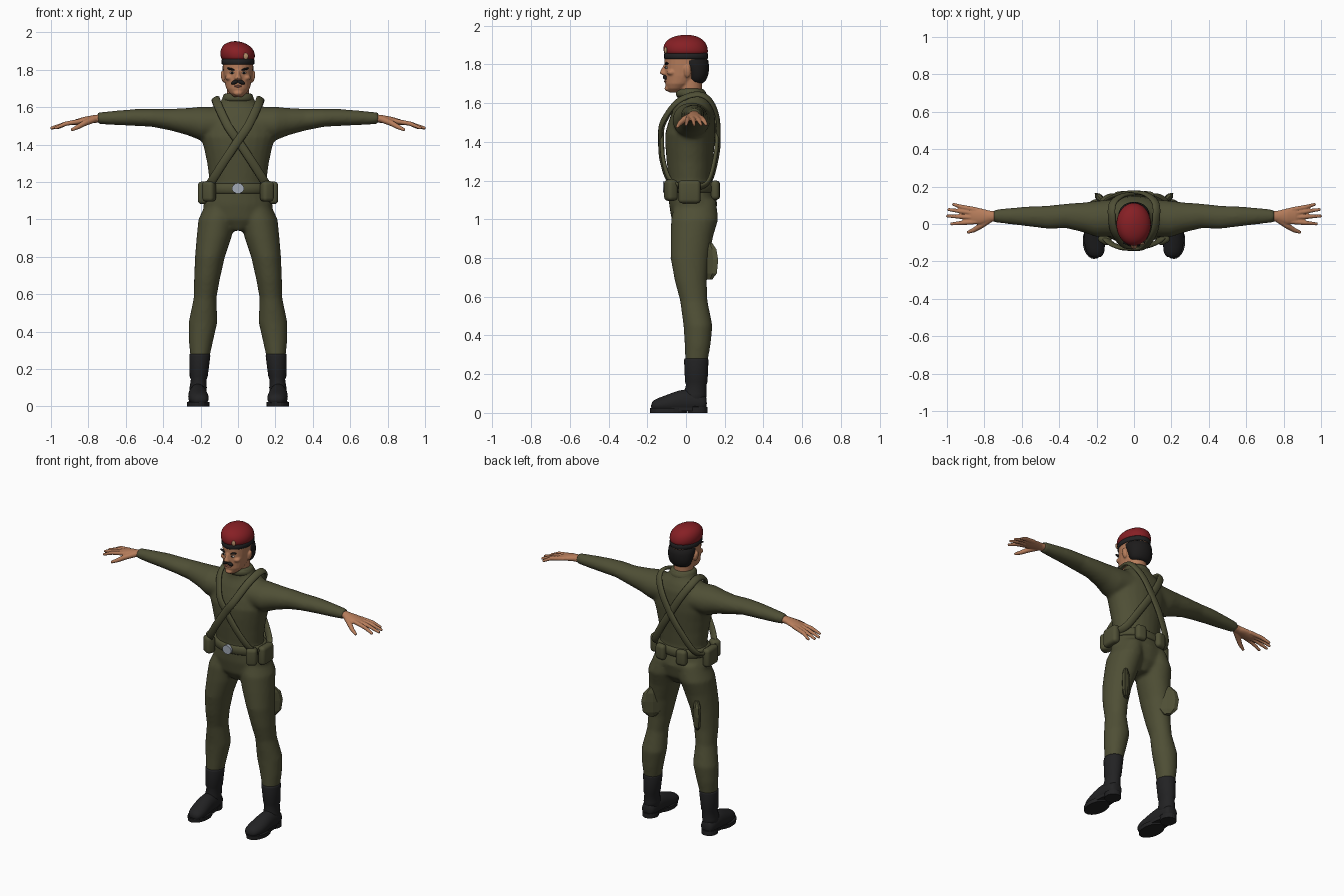
import bpy, bmesh, math
from mathutils import Vector, Matrix

cube = bpy.data.objects.get("Cube")
if cube:
    bpy.data.objects.remove(cube)


def material(name, r, g, b):
    m = bpy.data.materials.new(name)
    m.use_nodes = True
    m.diffuse_color = (r, g, b, 1)
    bsdf = m.node_tree.nodes["Principled BSDF"]
    bsdf.inputs["Base Color"].default_value = (r, g, b, 1)
    bsdf.inputs["Roughness"].default_value = .8
    return m


OLIVE = material("olive cloth", .078, .078, .036)
SKIN = material("skin", .47, .205, .105)
LIP = material("lip", .3, .11, .07)
BLACK = material("black leather", .016, .016, .017)
HAIR = material("black hair", .012, .011, .011)
RED = material("red felt", .24, .014, .018)
SILVER = material("buckle silver", .36, .4, .47)
BRASS = material("badge brass", .45, .26, .14)
WHITE = material("eye white", .6, .56, .5)

X, Y, Z = Vector((1, 0, 0)), Vector((0, 1, 0)), Vector((0, 0, 1))


def skin_rings(bm, rings, sides=24, closed=False):
    """Join (centre, u, v) elliptical rings into a solid."""
    loops = []
    for c, u, v in rings:
        angles = [math.tau * i / sides for i in range(sides)]
        loops.append([bm.verts.new(c + u * math.cos(a) + v * math.sin(a)) for a in angles])
    pairs = list(zip(loops, loops[1:]))
    if closed:
        pairs.append((loops[-1], loops[0]))
    else:
        bm.faces.new(loops[0])
        bm.faces.new(loops[-1])
    for p, q in pairs:
        for i in range(sides):
            j = (i + 1) % sides
            bm.faces.new((p[i], p[j], q[j], q[i]))


def loft(bm, axis, table, side=1, sides=24):
    """Loft along an axis; rows hold position, two centres, two radii."""
    rings = []
    for t, a, b, ra, rb in table:
        if axis == "z":
            c, u, v = Vector((a, b, t)), X * ra, Y * rb
        elif axis == "x":
            c, u, v = Vector((t, a, b)), Y * ra, Z * rb
        else:
            c, u, v = Vector((a, t, b)), X * ra, Z * rb
        c.x *= side
        rings.append((c, u, v))
    skin_rings(bm, rings, sides)


def tube(bm, points, radii, side=1):
    """Round tapered tube through points."""
    pts = [Vector((x * side, y, z)) for x, y, z in points]
    rings = []
    for i, p in enumerate(pts):
        d = (pts[min(i + 1, len(pts) - 1)] - pts[max(i - 1, 0)]).normalized()
        u = d.cross(Z).normalized()
        rings.append((p, u * radii[i], d.cross(u) * radii[i]))
    skin_rings(bm, rings, 12)


def ball(bm, loc, size, tilt=0):
    m = Matrix.Translation(loc) @ Matrix.Rotation(tilt, 4, "Y") @ Matrix.Diagonal((*size, 1))
    bmesh.ops.create_uvsphere(bm, u_segments=20, v_segments=12, radius=1, matrix=m)


def finish(name, bm, mat, voxel=0, subsurf=0, smooth=True):
    bmesh.ops.recalc_face_normals(bm, faces=bm.faces)
    for f in bm.faces:
        f.smooth = smooth
    mesh = bpy.data.meshes.new(name)
    bm.to_mesh(mesh)
    bm.free()
    mesh.materials.append(mat)
    obj = bpy.data.objects.new(name, mesh)
    bpy.context.collection.objects.link(obj)
    if voxel:
        r = obj.modifiers.new("blend", "REMESH")
        r.mode, r.voxel_size, r.use_smooth_shade = "VOXEL", voxel, True
        s = obj.modifiers.new("soften", "SMOOTH")
        s.factor, s.iterations = .5, 8
    if subsurf:
        obj.modifiers.new("round", "SUBSURF").levels = subsurf
        obj.modifiers["round"].render_levels = subsurf
    return obj


# Uniform: torso, legs and sleeves blended into one skin
bm = bmesh.new()
loft(bm, "z", [(.94, 0, .03, .05, .07), (1, 0, .035, .17, .11), (1.08, 0, .037, .187, .125),
               (1.15, 0, .027, .165, .117), (1.2, 0, .022, .152, .112), (1.3, 0, .02, .165, .12),
               (1.38, 0, .02, .182, .127), (1.44, 0, .022, .2, .13), (1.5, 0, .03, .2, .122),
               (1.56, 0, .038, .18, .108), (1.605, 0, .04, .13, .088), (1.635, 0, .033, .088, .076),
               (1.675, 0, .024, .078, .07)])
for s in (1, -1):
    loft(bm, "z", [(1.1, .085, .05, .08, .105), (1, .112, .045, .1, .122), (.91, .127, .03, .094, .11),
                   (.8, .15, .02, .08, .1), (.68, .166, .025, .069, .083), (.58, .176, .04, .061, .071),
                   (.45, .187, .062, .077, .075), (.35, .198, .06, .065, .067),
                   (.255, .204, .053, .05, .057)], s)
    loft(bm, "x", [(.08, .035, 1.515, .1, .085), (.2, .027, 1.512, .097, .09), (.27, .035, 1.523, .08, .073),
                   (.36, .043, 1.533, .066, .058), (.46, .036, 1.543, .062, .048),
                   (.55, .04, 1.545, .055, .045), (.65, .042, 1.543, .045, .039),
                   (.75, .043, 1.541, .034, .031)], s)
finish("uniform", bm, OLIVE, voxel=.01)

# Rolled collar
bm = bmesh.new()
loft(bm, "z", [(1.625, 0, .03, .08, .075), (1.64, 0, .028, .086, .082), (1.66, 0, .025, .082, .077),
               (1.672, 0, .024, .074, .068)])
finish("collar", bm, OLIVE, subsurf=1)

# Hands with spread fingers
for s, label in ((1, "left"), (-1, "right")):
    bm = bmesh.new()
    loft(bm, "x", [(.72, .043, 1.541, .026, .023), (.77, .041, 1.537, .03, .021),
                   (.82, .041, 1.53, .043, .019), (.865, .045, 1.52, .044, .016),
                   (.885, .047, 1.515, .034, .011)], s)
    for root, tip in ((.012, 0.0), (.034, .043), (.056, .078), (.076, .106)):
        reach = 1.003 - 9 * (tip - .05) ** 2 - .2 * max(tip - .08, 0)
        tube(bm, [(.84, root, 1.526), (.92, (root + tip) / 2, 1.512), (reach, tip, 1.487)],
             (.013, .012, .008), s)
    tube(bm, [(.77, .025, 1.535), (.82, -.01, 1.515), (.855, -.032, 1.495), (.892, -.046, 1.477)],
         (.018, .016, .013, .008), s)
    finish(label + "_hand", bm, SKIN, voxel=.004).modifiers["soften"].iterations = 3

# Boots: shaft, foot and sole
for s, label in ((1, "left"), (-1, "right")):
    bm = bmesh.new()
    loft(bm, "z", [(.28, .204, .053, .054, .061), (.27, .204, .053, .056, .063), (.16, .21, .053, .048, .058),
                   (.145, .21, .053, .042, .053), (.1, .213, .048, .046, .058),
                   (.03, .215, .045, .045, .056)], s)
    finish(label + "_boot_shaft", bm, BLACK)
    bm = bmesh.new()
    loft(bm, "y", [(.108, .215, .05, .03, .035), (.09, .215, .05, .046, .05), (.02, .215, .06, .049, .065),
                   (-.04, .215, .056, .052, .062), (-.1, .211, .046, .056, .046),
                   (-.15, .206, .04, .05, .036), (-.182, .203, .034, .03, .022)], s)
    for v in bm.verts:
        v.co.z = max(v.co.z, .012)
    finish(label + "_boot_foot", bm, BLACK, subsurf=1)
    bm = bmesh.new()
    loft(bm, "z", [(0, .213, -.09, .06, .095), (.025, .213, -.09, .061, .097)], s)
    loft(bm, "z", [(0, .216, .06, .048, .052), (.03, .216, .06, .048, .052)], s)
    loft(bm, "z", [(.01, .214, -.03, .05, .12), (.028, .214, -.03, .05, .12)], s)
    finish(label + "_boot_sole", bm, BLACK, smooth=False)

# Head with neck, nose, brow and ears
bm = bmesh.new()
loft(bm, "z", [(1.655, 0, -.055, .022, .032), (1.675, 0, -.05, .046, .052), (1.7, 0, -.035, .063, .073),
               (1.74, 0, -.015, .073, .095), (1.785, 0, -.003, .079, .107), (1.83, 0, 0, .082, .11),
               (1.87, 0, 0, .076, .1)])
loft(bm, "z", [(1.6, 0, .03, .06, .058), (1.66, 0, .023, .058, .06), (1.72, 0, .025, .06, .06)])
loft(bm, "z", [(1.745, 0, -.105, .02, .018), (1.755, 0, -.112, .02, .025), (1.775, 0, -.108, .012, .02),
               (1.8, 0, -.1, .01, .014)], sides=12)
ball(bm, (0, -.095, 1.675), (.024, .016, .014))
for s in (1, -1):
    ball(bm, (s * .081, .008, 1.762), (.01, .018, .032), s * .2)
    ball(bm, (s * .045, -.075, 1.758), (.024, .024, .016))
finish("head", bm, SKIN, voxel=.005).modifiers["soften"].iterations = 3

# Face details
for part, mat, loc, size, tilt in (
        ("eye", WHITE, (.031, -.1, 1.784), (.014, .008, .006), 0),
        ("iris", HAIR, (.031, -.106, 1.784), (.006, .004, .006), 0),
        ("eyebrow", HAIR, (.036, -.1, 1.803), (.024, .01, .006), -.25),
        ("moustache", HAIR, (.017, -.108, 1.734), (.022, .012, .011), .4)):
    bm = bmesh.new()
    for s in (1, -1):
        ball(bm, (loc[0] * s, loc[1], loc[2]), size, tilt * s)
    finish(part + "_pair", bm, mat)
bm = bmesh.new()
ball(bm, (0, -.106, 1.712), (.022, .008, .006))
finish("lips", bm, LIP)

# Hair and beret
bm = bmesh.new()
loft(bm, "z", [(1.7, 0, .058, .052, .032), (1.72, 0, .056, .07, .05), (1.75, 0, .06, .08, .058),
               (1.79, 0, .047, .085, .074), (1.85, 0, .022, .087, .094)])
finish("hair", bm, HAIR, subsurf=1)
bm = bmesh.new()
loft(bm, "z", [(1.828, 0, 0, .084, .11), (1.832, 0, 0, .088, .114), (1.854, 0, 0, .089, .114),
               (1.858, 0, 0, .084, .11)])
finish("beret_band", bm, BLACK)
bm = bmesh.new()
loft(bm, "z", [(1.848, 0, 0, .082, .107), (1.858, 0, 0, .09, .115), (1.885, -.002, -.003, .095, .117),
               (1.915, -.006, -.004, .086, .106), (1.938, -.012, -.003, .062, .078),
               (1.95, -.015, 0, .03, .04), (1.953, -.015, 0, .005, .006)])
finish("beret", bm, RED, subsurf=1)
bm = bmesh.new()
ball(bm, (.042, -.105, 1.873), (.014, .008, .018))
finish("beret_badge", bm, BRASS)

# Crossed shoulder straps, each a closed loop from shoulder to opposite hip
PATH = [Vector(p) for p in (
    (.12, .05, 1.645), (.105, -.045, 1.605), (.055, -.118, 1.5), (0, -.128, 1.42), (-.08, -.12, 1.3),
    (-.15, -.075, 1.19), (-.175, .03, 1.165), (-.15, .115, 1.19), (-.07, .155, 1.32),
    (0, .164, 1.43), (.065, .155, 1.54), (.112, .115, 1.62))]


def smooth_loop(points, steps=6):
    n = len(points)
    for i in range(n):
        a, b, c, d = (points[(i + k) % n] for k in (-1, 0, 1, 2))
        for t in (k / steps for k in range(steps)):
            yield .5 * (2 * b + (c - a) * t + (2 * a - 5 * b + 4 * c - d) * t * t
                        + (3 * b - a - 3 * c + d) * t ** 3)


for s, label in ((1, "left"), (-1, "right")):
    pts = [Vector((p.x * s, .02 + (p.y - .02) * (1 + .03 * s), p.z)) for p in smooth_loop(PATH)]
    mid = sum(pts, Vector()) / len(pts)
    rings = []
    for i, p in enumerate(pts):
        d = (pts[(i + 1) % len(pts)] - pts[i - 1]).normalized()
        u = d.cross(p - mid).normalized()
        rings.append((p, u * .023, d.cross(u) * .011))
    bm = bmesh.new()
    skin_rings(bm, rings, 12, closed=True)
    finish(label + "_shoulder_strap", bm, OLIVE)

# Belt and buckle
bm = bmesh.new()
loft(bm, "z", [(1.138, 0, .026, .168, .122), (1.145, 0, .026, .177, .13), (1.185, 0, .024, .173, .128),
               (1.192, 0, .024, .163, .12)], sides=40)
finish("belt", bm, OLIVE)
bm = bmesh.new()
loft(bm, "y", [(-.118, 0, 1.166, .032, .028), (-.108, 0, 1.166, .032, .028), (-.09, 0, 1.166, .03, .026)])
finish("belt_buckle", bm, SILVER, smooth=False)

# Belt pouches and thigh packs
for s, label in ((1, "left"), (-1, "right")):
    for part, x, y, z, size, turn in (("front", .155, -.078, 1.15, (.068, .06, .11), .5),
                                      ("side", .19, .018, 1.142, (.05, .115, .12), 0),
                                      ("back", .075, .152, 1.15, (.07, .045, .1), -.15)):
        bm = bmesh.new()
        m = Matrix.Translation((x * s, y, z)) @ Matrix.Rotation(turn * s, 4, "Z") @ Matrix.Diagonal((*size, 1))
        bmesh.ops.create_cube(bm, size=1, matrix=m)
        pouch = finish(f"{label}_{part}_pouch", bm, OLIVE)
        bevel = pouch.modifiers.new("rounded", "BEVEL")
        bevel.width, bevel.segments = .021, 4
    bm = bmesh.new()
    out, flat = Vector((s, 1, 0)).normalized(), Vector((-s, 1, 0)).normalized()
    skin_rings(bm, [(Vector((.162 * s, .118, z)), out * w, flat * t) for z, w, t in
                    ((.69, .025, .012), (.72, .058, .021), (.79, .068, .023), (.845, .055, .021),
                     (.878, .022, .012))], 8)
    finish(label + "_thigh_pack", bm, OLIVE, smooth=False)
